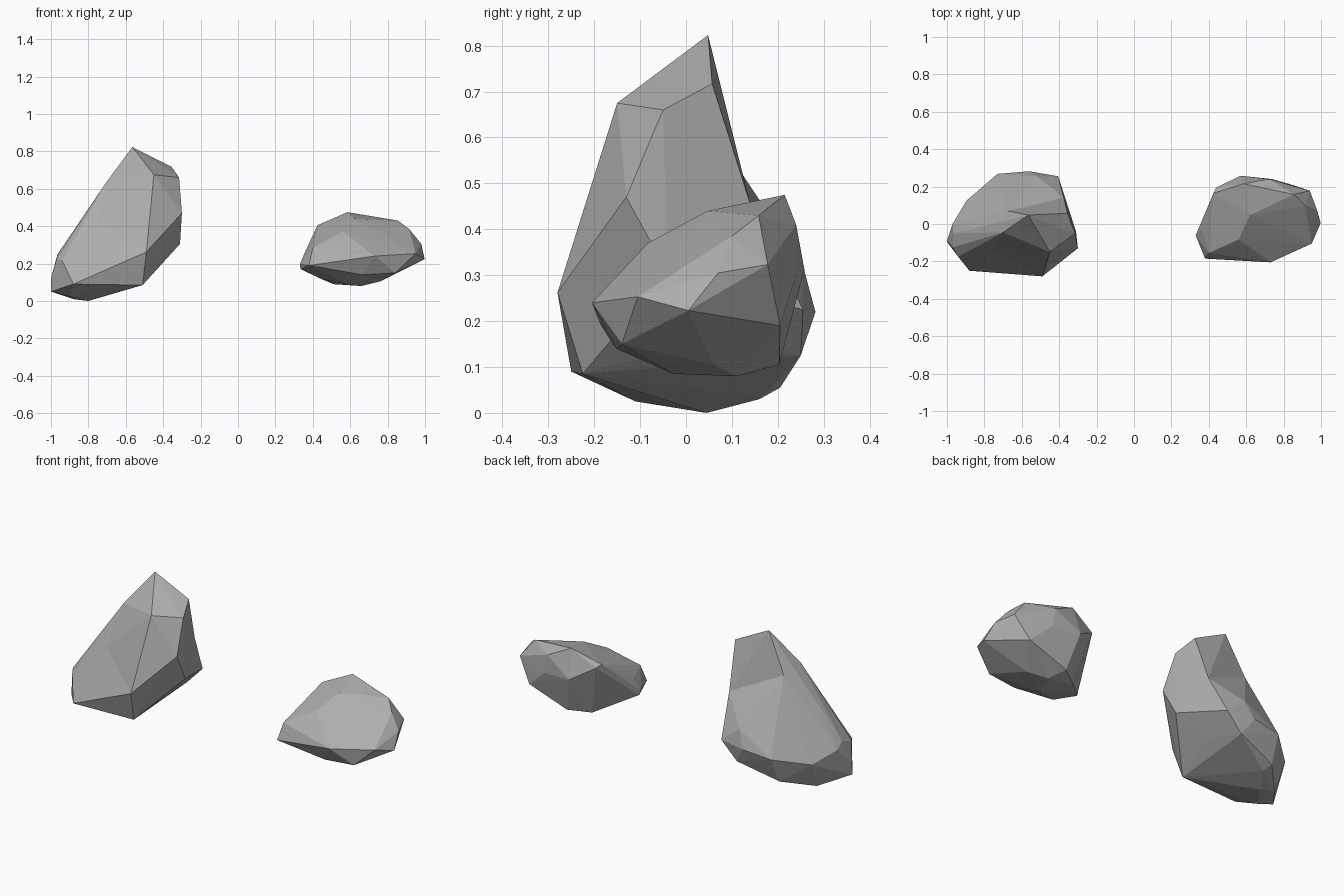
import bpy, bmesh

stone = bpy.data.materials.new("stone_grey")
stone.diffuse_color = (.42, .42, .42, 1)


def hull_rock(name, points):
    """Faceted stone: convex hull around a few corner points."""
    bm = bmesh.new()
    for p in points:
        bm.verts.new(p)
    bmesh.ops.convex_hull(bm, input=bm.verts[:])
    loose = [v for v in bm.verts if not v.link_faces]
    bmesh.ops.delete(bm, geom=loose, context='VERTS')
    bmesh.ops.recalc_face_normals(bm, faces=bm.faces[:])
    mesh = bpy.data.meshes.new(name)
    bm.to_mesh(mesh)
    bm.free()
    mesh.materials.append(stone)
    ob = bpy.data.objects.new(name, mesh)
    bpy.context.collection.objects.link(ob)
    return ob


# shoulder shared by both lumps of the tall rock
shoulder = [(-.675, .07, .60), (-.70, -.045, .64), (-.375, .14, .455),
            (-.30, -.13, .47), (-.31, -.04, .305), (-.49, -.28, .262),
            (-.97, -.125, .225), (-.965, -.05, .25)]

# tall rock: broad leaning base
base = shoulder + [
    (-.51, -.225, .085), (-.88, -.25, .09), (-.94, -.175, .215),
    (-1, -.095, .05), (-1, -.09, .12), (-.97, 0, .22), (-.895, .125, .16),
    (-.905, -.11, .025), (-.80, .045, 0), (-.88, .06, .01),
    (-.72, .16, .03), (-.74, .205, .055), (-.50, .25, .125),
    (-.56, .282, .22), (-.73, .268, .2), (-.405, .255, .225),
    (-.52, .255, .32), (-.445, .05, .165)]

# tall rock: peak rising from the base
peak = shoulder + [
    (-.565, .048, .823), (-.355, .057, .717), (-.315, -.05, .66),
    (-.45, -.15, .675)]

tall = hull_rock("tall_rock", base)
tip = hull_rock("tall_rock_peak", peak)
mod = tall.modifiers.new("join_peak", 'BOOLEAN')
mod.operation = 'UNION'
mod.solver = 'EXACT'
mod.object = tip
bpy.context.view_layer.objects.active = tall
bpy.ops.object.modifier_apply(modifier=mod.name)
bpy.data.objects.remove(tip)

# low rock: flattened boulder
hull_rock("low_rock", [
    (.38, -.185, .19), (.73, -.205, .24), (.95, -.105, .253),
    (.998, .005, .223), (.98, .07, .305), (.94, .178, .323),
    (.855, .158, .43), (.585, .215, .475), (.72, .24, .41),
    (.57, .258, .312), (.74, .24, .30), (.425, .165, .405),
    (.44, .195, .39), (.395, .09, .30), (.36, -.03, .265),
    (.33, -.06, .195), (.40, -.155, .285), (.62, .047, .44),
    (.56, -.083, .37), (.915, .10, .385),
    (.76, .06, .105), (.66, .11, .08), (.51, .13, .09),
    (.60, -.027, .085), (.665, -.152, .14), (.84, -.14, .15),
    (.62, .203, .105), (.86, .205, .19), (.44, .02, .12),
    (.335, -.05, .17)])
